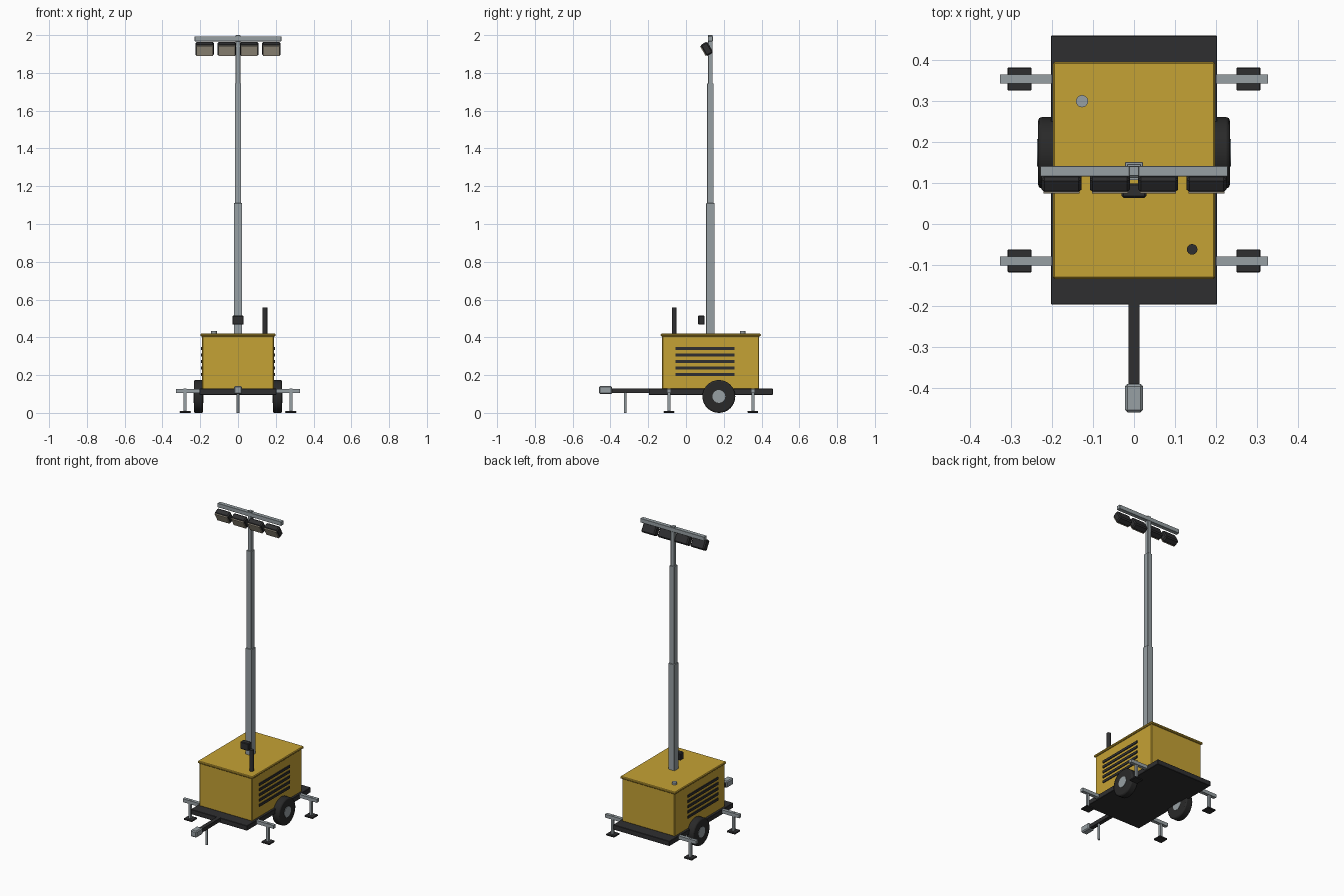
import bpy
import math
from mathutils import Vector

if "Cube" in bpy.data.objects:
    bpy.data.objects.remove(bpy.data.objects["Cube"], do_unlink=True)


def material(name, rgb):
    m = bpy.data.materials.new(name)
    m.use_nodes = True
    m.diffuse_color = (*rgb, 1)
    bsdf = next(n for n in m.node_tree.nodes if n.type == 'BSDF_PRINCIPLED')
    bsdf.inputs["Base Color"].default_value = (*rgb, 1)
    return m


YELLOW = material("yellow paint", (0.56, 0.36, 0.035))
DARK = material("dark metal", (0.028, 0.028, 0.03))
RUBBER = material("tyre rubber", (0.022, 0.022, 0.022))
STEEL = material("galvanised steel", (0.31, 0.35, 0.37))
LENS = material("lamp glass", (0.50, 0.44, 0.34))


def finish(ob, name, mat, bevel=0, segments=1):
    ob.name = name
    ob.data.materials.append(mat)
    if bevel:
        mod = ob.modifiers.new("Bevel", 'BEVEL')
        mod.width = bevel
        mod.segments = segments
        mod.limit_method = 'ANGLE'
    return ob


def box(name, mat, x, y, z, bevel=0, tilt=0):
    """Box from (min, max) ranges, optionally tilted about x."""
    lo, hi = Vector((x[0], y[0], z[0])), Vector((x[1], y[1], z[1]))
    bpy.ops.mesh.primitive_cube_add(size=1, location=(lo + hi) / 2, rotation=(tilt, 0, 0))
    ob = bpy.context.object
    ob.scale = hi - lo
    bpy.ops.object.transform_apply(location=False, rotation=False, scale=True)
    return finish(ob, name, mat, bevel)


def cylinder(name, mat, radius, depth, loc, axis='Z', sides=24, bevel=0):
    rot = (0, math.pi / 2, 0) if axis == 'X' else (0, 0, 0)
    bpy.ops.mesh.primitive_cylinder_add(vertices=sides, radius=radius, depth=depth,
                                        location=loc, rotation=rot)
    bpy.ops.object.shade_smooth_by_angle(angle=math.radians(35))
    return finish(bpy.context.object, name, mat, bevel, 2)


# Trailer bed, drawbar and coupling
box("chassis", DARK, (-0.203, 0.203), (-0.197, 0.46), (0.096, 0.128), 0.002)
box("drawbar", DARK, (-0.013, 0.013), (-0.40, -0.19), (0.106, 0.13))
box("hitch_coupler", STEEL, (-0.022, 0.022), (-0.46, -0.391), (0.1, 0.142), 0.006)
cylinder("jockey_leg", STEEL, 0.007, 0.11, (0, -0.322, 0.055), sides=12)

# Generator cabinet, lid and roof fittings
box("cabinet", YELLOW, (-0.19, 0.19), (-0.127, 0.387), (0.126, 0.408), 0.004)
box("cabinet_lid", YELLOW, (-0.198, 0.198), (-0.134, 0.396), (0.405, 0.42), 0.004)
cylinder("fuel_cap", STEEL, 0.015, 0.014, (-0.127, 0.3, 0.426), sides=16)
cylinder("exhaust_pipe", DARK, 0.013, 0.14, (0.142, -0.062, 0.487), sides=16)

for side, sx in (("left", 1), ("right", -1)):
    # Louvres
    for i in range(5):
        z = 0.204 + i * 0.034
        box(f"{side}_louvre_{i + 1}", DARK, sorted((sx * 0.186, sx * 0.195)),
            (-0.055, 0.257), (z - 0.008, z + 0.008))

    # Wheel
    cylinder(f"{side}_tyre", RUBBER, 0.087, 0.05, (sx * 0.209, 0.174, 0.087), 'X', 32, 0.008)
    cylinder(f"{side}_hub", STEEL, 0.034, 0.054, (sx * 0.2095, 0.174, 0.087), 'X', 24)

    # Outriggers
    for end, y in (("front", -0.09), ("back", 0.354)):
        tag = f"{side}_{end}"
        box(f"{tag}_outrigger_arm", STEEL, sorted((sx * 0.19, sx * 0.327)),
            (y - 0.011, y + 0.011), (0.105, 0.127))
        box(f"{tag}_outrigger_leg", STEEL, sorted((sx * 0.272, sx * 0.288)),
            (y - 0.008, y + 0.008), (0.008, 0.129))
        box(f"{tag}_outrigger_pad", DARK, sorted((sx * 0.25, sx * 0.309)),
            (y - 0.028, y + 0.028), (0, 0.01), 0.002)

# Telescopic mast
MAST_Y = 0.129
for name, half, z in (("lower", 0.022, (0.415, 1.11)),
                      ("middle", 0.017, (1.1, 1.745)),
                      ("upper", 0.012, (1.735, 2.0))):
    box(f"{name}_mast", STEEL, (-half, half), (MAST_Y - half, MAST_Y + half), z, 0.001)
box("winch_box", DARK, (-0.03, 0.03), (0.064, 0.099), (0.467, 0.515), 0.004)

# Lamp bar and floodlights
box("lamp_bar", STEEL, (-0.229, 0.229), (MAST_Y - 0.013, MAST_Y + 0.013), (1.967, 1.993), 0.001)
TILT = math.radians(30)
for i in range(4):
    x = -0.177 + i * 0.118
    y, z = 0.11, 1.927
    box(f"lamp_housing_{i + 1}", DARK, (x - 0.049, x + 0.049), (y - 0.021, y + 0.021),
        (z - 0.034, z + 0.034), 0.007, TILT)
    ly, lz = y - 0.02 * math.cos(TILT), z - 0.02 * math.sin(TILT)
    box(f"lamp_glass_{i + 1}", LENS, (x - 0.044, x + 0.044), (ly - 0.004, ly + 0.004),
        (lz - 0.03, lz + 0.03), 0, TILT)
